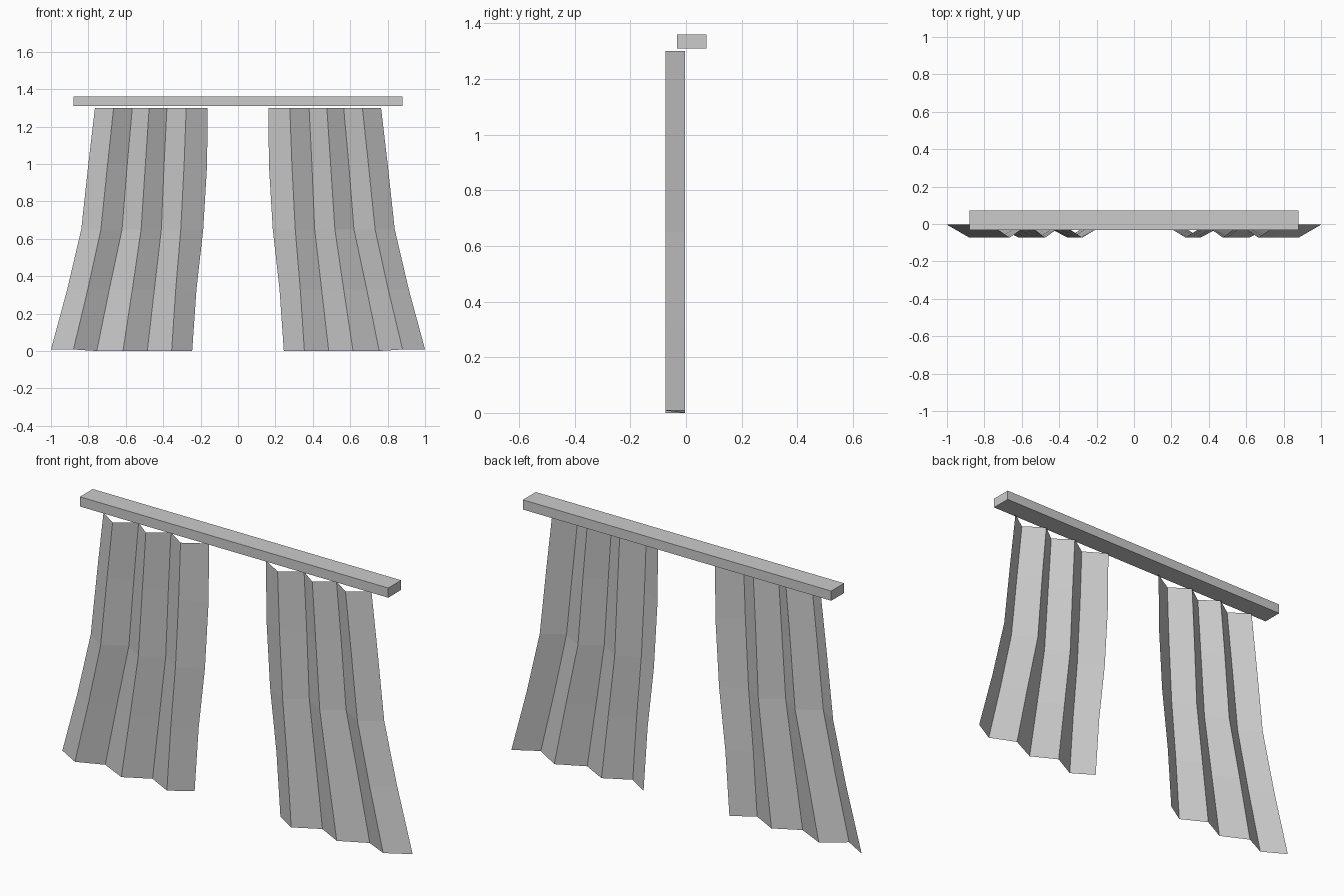
import bpy
import bmesh

old = bpy.data.objects.get("Cube")
if old:
    bpy.data.objects.remove(old, do_unlink=True)

grey = bpy.data.materials.new("plain_grey")
grey.use_nodes = True
colour = (0.6, 0.6, 0.6, 1)
grey.diffuse_color = colour
grey.node_tree.nodes["Principled BSDF"].inputs["Base Color"].default_value = colour

FOLD_BACK, FOLD_FRONT = -0.004, -0.073

# Fold lines from the outer edge to the inner edge, at each height
ROWS = [
    (1.30, (0.765, 0.665, 0.565, 0.475, 0.38, 0.277, 0.163)),
    (1.00, (0.80, 0.697, 0.592, 0.495, 0.395, 0.288, 0.165)),
    (0.65, (0.838, 0.733, 0.62, 0.518, 0.41, 0.306, 0.186)),
    (0.33, (0.913, 0.803, 0.688, 0.565, 0.447, 0.333, 0.222)),
    (0.00, (1.0, 0.88, 0.755, 0.615, 0.485, 0.355, 0.245)),
]


def add_object(name, bm):
    mesh = bpy.data.meshes.new(name)
    bm.to_mesh(mesh)
    bm.free()
    mesh.materials.append(grey)
    obj = bpy.data.objects.new(name, mesh)
    bpy.context.collection.objects.link(obj)
    return obj


def curtain(name, side):
    """Pleated sheet whose folds alternate between back and front."""
    bm = bmesh.new()
    grid = []
    for z, xs in ROWS:
        row = []
        for i, x in enumerate(xs):
            hem = 0.008 if z == 0 and i < 2 else 0
            y = FOLD_FRONT if i % 2 else FOLD_BACK
            row.append(bm.verts.new((side * x, y, z + hem)))
        grid.append(row)
    for upper, lower in zip(grid, grid[1:]):
        for i in range(len(upper) - 1):
            quad = [upper[i], upper[i + 1], lower[i + 1], lower[i]]
            bm.faces.new(quad if side > 0 else quad[::-1])
    return add_object(name, bm)


# Pair of curtains
curtain("left_curtain", 1)
curtain("right_curtain", -1)

# Square rail above
bm = bmesh.new()
bmesh.ops.create_cube(bm, size=1)
bmesh.ops.scale(bm, vec=(1.76, 0.105, 0.05), verts=bm.verts)
bmesh.ops.translate(bm, vec=(0, 0.0205, 1.335), verts=bm.verts)
add_object("curtain_rail", bm)
